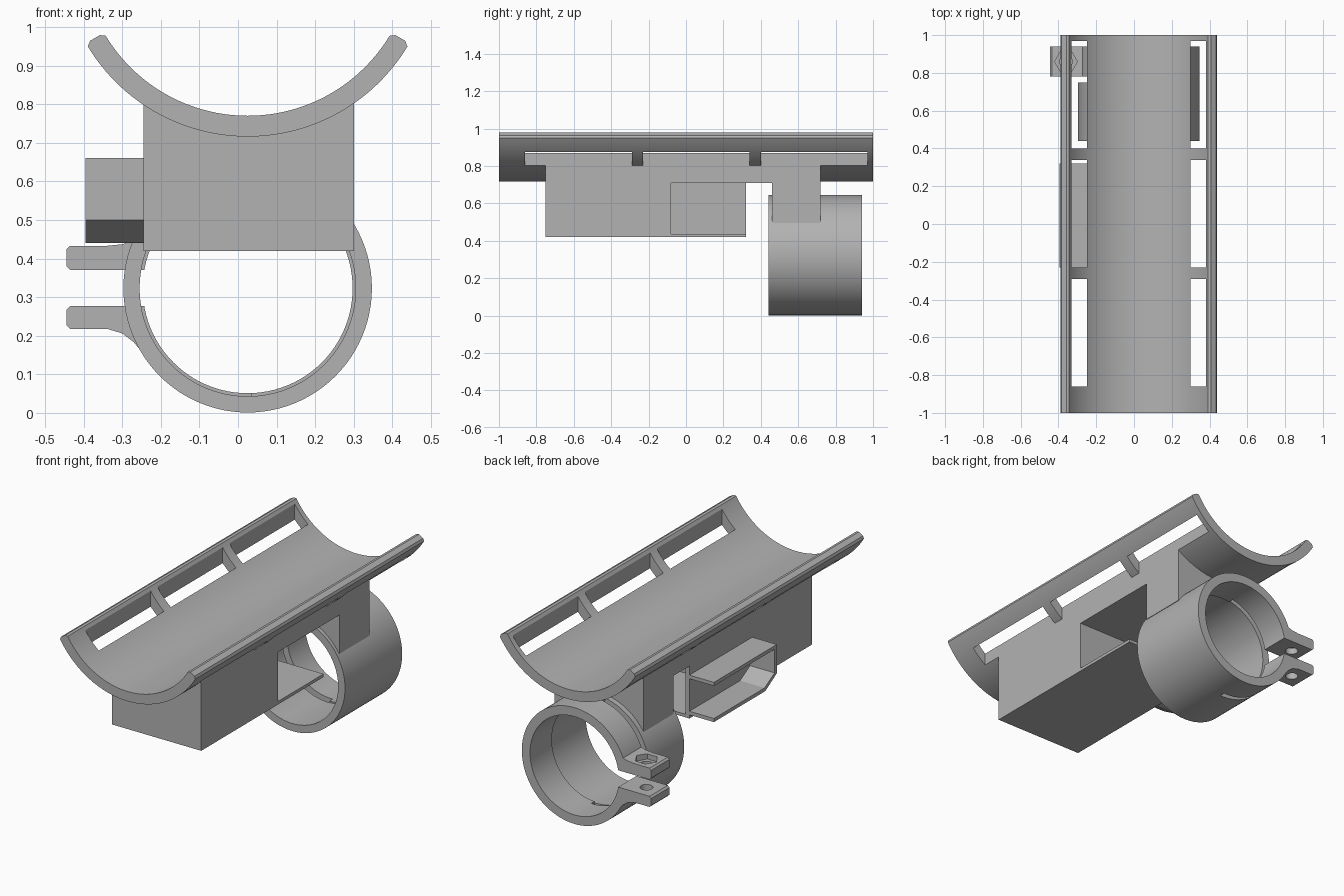
import bpy, bmesh
from math import sin, cos, radians, tau
from mathutils import Vector

if "Cube" in bpy.data.objects:
    bpy.data.objects.remove(bpy.data.objects["Cube"])

grey = bpy.data.materials.new("plain grey")
grey.use_nodes = True
COLOR = (0.45, 0.45, 0.45, 1)
grey.diffuse_color = COLOR
grey.node_tree.nodes["Principled BSDF"].inputs["Base Color"].default_value = COLOR

CX = 0.025                      # shared centre line of cradle and ring
CRADLE_Z, R_IN, R_OUT = 1.2, 0.43, 0.484
RING_Z, RING_R = 0.323, 0.322


def prism(name, pts, lo, hi, axis="y"):
    """Extrude an outline: (x, z) along y, (y, z) along x, or (x, y) along z."""
    place = {"y": lambda p, d: (p[0], d, p[1]),
             "x": lambda p, d: (d, p[0], p[1]),
             "z": lambda p, d: (p[0], p[1], d)}[axis]
    bm = bmesh.new()
    face = bm.faces.new([bm.verts.new(place(p, lo)) for p in pts])
    new = bmesh.ops.extrude_face_region(bm, geom=[face])["geom"]
    shift = Vector(place((0, 0), hi - lo))
    bmesh.ops.translate(bm, vec=shift,
                        verts=[v for v in new if isinstance(v, bmesh.types.BMVert)])
    bmesh.ops.recalc_face_normals(bm, faces=bm.faces)
    mesh = bpy.data.meshes.new(name)
    bm.to_mesh(mesh)
    bm.free()
    mesh.materials.append(grey)
    obj = bpy.data.objects.new(name, mesh)
    bpy.context.collection.objects.link(obj)
    return obj


def box(name, x0, x1, y0, y1, z0, z1):
    return prism(name, [(x0, z0), (x1, z0), (x1, z1), (x0, z1)], y0, y1)


def arc(cx, cz, r, a0, a1, n):
    return [(cx + r * cos(radians(a0 + (a1 - a0) * i / n)),
             cz + r * sin(radians(a0 + (a1 - a0) * i / n))) for i in range(n + 1)]


def circle(cx, cz, r, n=96):
    return [(cx + r * cos(tau * i / n), cz + r * sin(tau * i / n)) for i in range(n)]


def cut(obj, *cutters):
    bpy.context.view_layer.objects.active = obj
    for c in cutters:
        mod = obj.modifiers.new("cut", "BOOLEAN")
        mod.operation, mod.solver, mod.object = "DIFFERENCE", "EXACT", c
        bpy.ops.object.modifier_apply(modifier=mod.name)
        bpy.data.objects.remove(c)


# Cradle: arched shell with softened lips and three slots down each side
R_SOFT = 0.012
outline = (arc(CX, CRADLE_Z, R_OUT, 211.2, 328.8, 64)
           + arc(CX, CRADLE_Z, R_OUT - R_SOFT, 330, 330, 1)[:1]
           + arc(CX, CRADLE_Z, R_IN + R_SOFT, 330, 330, 1)[:1]
           + arc(CX, CRADLE_Z, R_IN, 328.8, 211.2, 64)
           + arc(CX, CRADLE_Z, R_IN + R_SOFT, 210, 210, 1)[:1]
           + arc(CX, CRADLE_Z, R_OUT - R_SOFT, 210, 210, 1)[:1])
cradle = prism("cradle", outline, -1, 1)
for side in (-1, 1):
    x0, x1 = sorted((CX + side * 0.275, CX + side * 0.357))
    for y in (-0.86, -0.23, 0.4):
        cut(cradle, box("slot", x0, x1, y, y + 0.57, 0.7, 1.1))

# Mount body: block below the cradle, with a side pocket and a rear leg
top = [p for p in arc(CX, CRADLE_Z, R_OUT - 0.004, 325, 215, 40)]
body = prism("mount_body", [(-0.245, 0.42), (0.3, 0.42), (0.3, 0.81)]
             + [p for p in top if -0.24 < p[0] < 0.295] + [(-0.245, 0.81)], -0.75, 0.72)
cut(body,
    box("rear_gap", -1, 1, 0.32, 0.46, 0.3, 0.71),
    box("pocket", -0.22, 1, -0.08, 0.4, 0.437, 0.71),
    box("leg_trim", -1, 1, 0.4, 1, 0.3, 0.495),
    prism("leg_saddle", circle(CX, RING_Z, 0.305), 0.4, 1))

# Side hook: bent strip open at its rear end and outer side
prism("side_hook", [(0.32, 0.66), (-0.23, 0.66), (-0.23, 0.5), (-0.13, 0.44), (0.32, 0.44),
                    (0.32, 0.46), (-0.123, 0.46), (-0.21, 0.51), (-0.21, 0.64), (0.32, 0.64)],
      -0.395, -0.24, "x")

# Clamp ring: stepped bore, rear band freed by a slit and split at the side
ring = prism("clamp_ring", circle(CX, RING_Z, RING_R), 0.44, 0.94)
slit = arc(CX, RING_Z, 0.36, 100, 272, 48) + arc(CX, RING_Z, 0.24, 272, 100, 48)
cut(ring,
    prism("bore", circle(CX, RING_Z, 0.272), 0.3, 1.1),
    prism("front_bore", circle(CX, RING_Z, 0.28), 0.3, 0.75),
    prism("slit", slit, 0.75, 0.78),
    box("split", -0.5, -0.1, 0.765, 1.1, 0.277, 0.37))

# Clamp tabs: bolt hole through both, nut recess in the upper one
upper = prism("upper_clamp_tab", [(-0.445, 0.38), (-0.435, 0.37), (-0.25, 0.37), (-0.245, 0.45),
                                  (-0.27, 0.446), (-0.3, 0.437), (-0.34, 0.433),
                                  (-0.435, 0.433), (-0.445, 0.423)], 0.78, 0.94)
lower = prism("lower_clamp_tab", [(-0.445, 0.267), (-0.435, 0.277), (-0.249, 0.277), (-0.235, 0.2),
                                  (-0.245, 0.153), (-0.27, 0.183), (-0.3, 0.206), (-0.34, 0.218),
                                  (-0.435, 0.218), (-0.445, 0.228)], 0.78, 0.94)
for tab in (upper, lower):
    cut(tab, prism("bolt_hole", circle(-0.36, 0.86, 0.033, 32), 0.1, 0.6, "z"))
cut(upper, prism("nut_recess", circle(-0.36, 0.86, 0.06, 6), 0.405, 0.6, "z"))

# Smooth curved faces, keep the hard edges
bpy.ops.object.select_all(action="DESELECT")
for obj in bpy.context.collection.objects:
    if obj.type == "MESH" and grey.name in obj.data.materials:
        obj.select_set(True)
        bpy.context.view_layer.objects.active = obj
bpy.ops.object.shade_smooth_by_angle(angle=radians(25))
